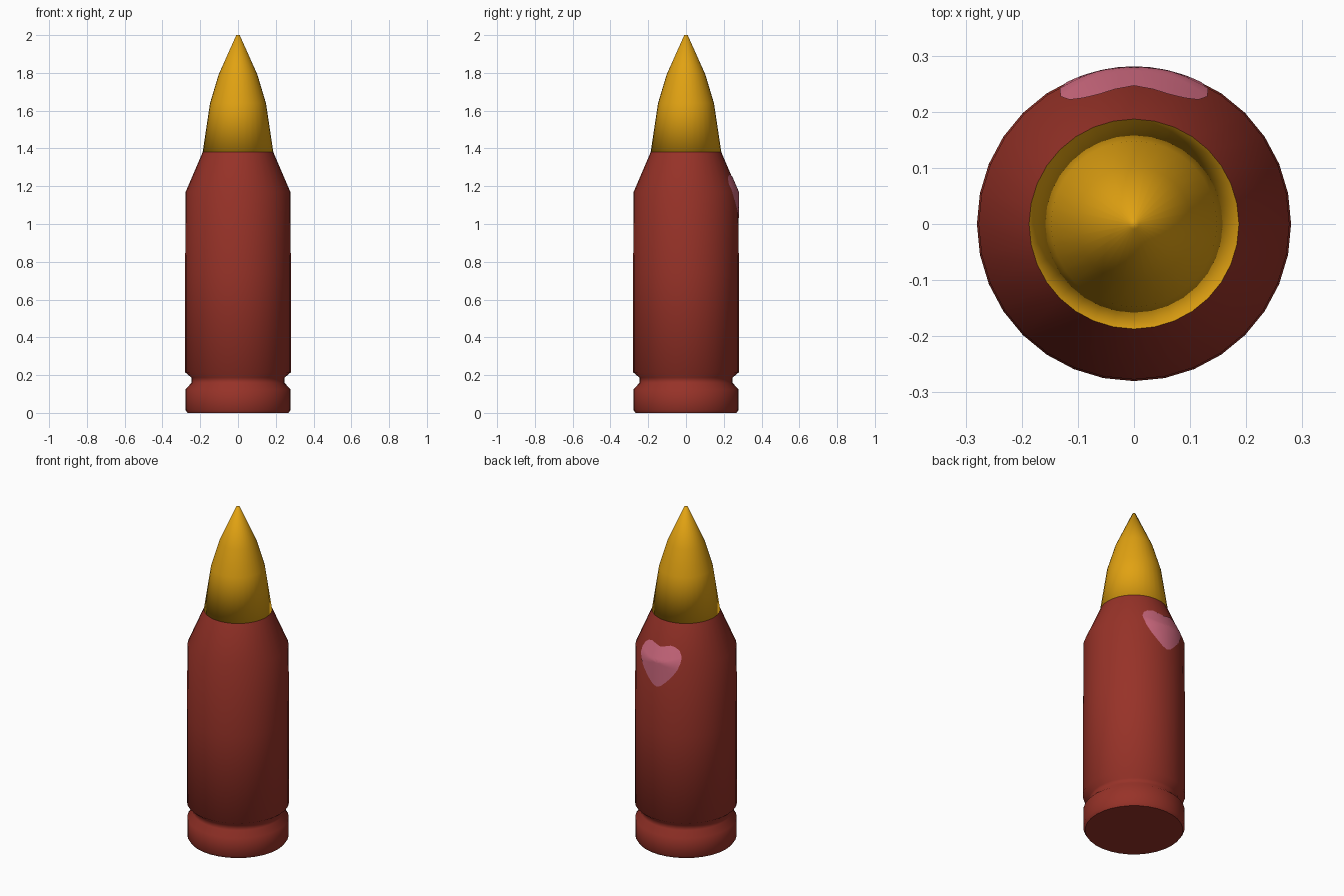
import bpy, bmesh, math

if "Cube" in bpy.data.objects:
    bpy.data.objects.remove(bpy.data.objects["Cube"])

SIDES = 32

def material(name, rgb):
    m = bpy.data.materials.new(name)
    m.diffuse_color = (*rgb, 1)
    m.use_nodes = True
    m.node_tree.nodes["Principled BSDF"].inputs["Base Color"].default_value = m.diffuse_color
    return m

red = material("dark_red", (0.31, 0.032, 0.021))
gold = material("gold", (0.75, 0.36, 0.006))
pink = material("pink", (0.61, 0.14, 0.21))

def finish(name, bm, mat, angle):
    mesh = bpy.data.meshes.new(name)
    bm.to_mesh(mesh)
    bm.free()
    mesh.materials.append(mat)
    ob = bpy.data.objects.new(name, mesh)
    bpy.context.collection.objects.link(ob)
    bpy.ops.object.select_all(action='DESELECT')
    ob.select_set(True)
    bpy.context.view_layer.objects.active = ob
    bpy.ops.object.shade_smooth_by_angle(angle=math.radians(angle))
    return ob

def lathe(name, profile, mat, angle):
    """Turn an (r, z) profile around z and cap both ends."""
    bm = bmesh.new()
    rings = [[bm.verts.new((r * math.cos(2 * math.pi * i / SIDES),
                            r * math.sin(2 * math.pi * i / SIDES), z))
              for i in range(SIDES)] for r, z in profile]
    for a, b in zip(rings, rings[1:]):
        for i in range(SIDES):
            j = (i + 1) % SIDES
            bm.faces.new((a[i], a[j], b[j], b[i]))
    bm.faces.new(rings[0][::-1])
    bm.faces.new(rings[-1])
    return finish(name, bm, mat, angle)

# Case with rim, extraction groove and tapered shoulder
CASE = [(0.268, 0), (0.278, 0.016), (0.278, 0.125), (0.247, 0.158), (0.247, 0.187),
        (0.28, 0.215), (0.28, 0.74), (0.277, 1.17), (0.187, 1.38)]
lathe("case", CASE, red, 50)

# Pointed tip, smooth down to its underside
lathe("tip", [(0.187, 1.38), (0.148, 1.64), (0.103, 1.79), (0.009, 2.0)], gold, 180)

# Heart marking: thin patch laid over the back of the case
def case_radius(z):
    for (r0, z0), (r1, z1) in zip(CASE, CASE[1:]):
        if z0 <= z <= z1 and z1 > z0:
            return r0 + (r1 - r0) * (z - z0) / (z1 - z0)
    return CASE[-1][0]

half = [(0, 1.248), (0.035, 1.257), (0.06, 1.264), (0.09, 1.258), (0.115, 1.24),
        (0.131, 1.21), (0.132, 1.18), (0.12, 1.14), (0.095, 1.1), (0.06, 1.06),
        (0.028, 1.03), (0, 1.018)]
outline = half + [(-x, z) for x, z in half[-2:0:-1]]

def on_case(x, z):
    return (x, math.sqrt(case_radius(z) ** 2 - x * x) + 0.003, z)

bm = bmesh.new()
cz, steps, n = 1.16, 8, len(outline)
rings = [[bm.verts.new(on_case(x * s / steps, cz + (z - cz) * s / steps))
          for x, z in outline] for s in range(1, steps + 1)]
centre = bm.verts.new(on_case(0, cz))
for i in range(n):
    j = (i + 1) % n
    bm.faces.new((centre, rings[0][j], rings[0][i]))
    for a, b in zip(rings, rings[1:]):
        bm.faces.new((a[i], a[j], b[j], b[i]))
bmesh.ops.recalc_face_normals(bm, faces=bm.faces[:])
if sum(f.normal.y for f in bm.faces) < 0:
    bmesh.ops.reverse_faces(bm, faces=bm.faces[:])
finish("heart_marking", bm, pink, 60)
